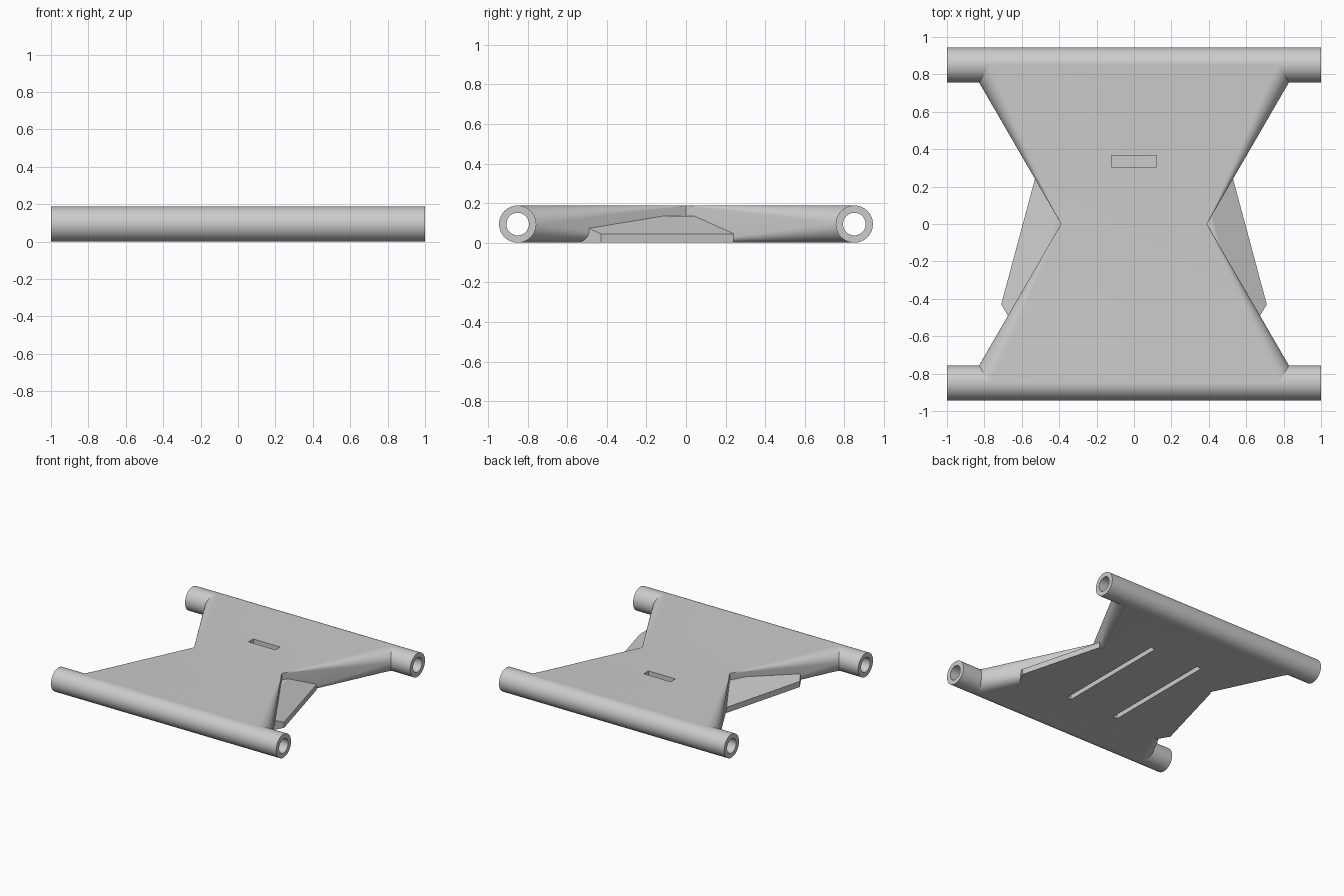
import bpy, bmesh, math
from mathutils import Matrix

if "Cube" in bpy.data.objects:
    bpy.data.objects.remove(bpy.data.objects["Cube"])

R, HOLE, AXIS_Y = 0.094, 0.057, 0.85     # tube radius, bore radius, tube offset
WAIST, SLOPE, JOIN_Y = 0.39, 0.579, 0.76  # hourglass outline of the plate

grey = bpy.data.materials.new("plain grey")
grey.use_nodes = True
colour = (0.6, 0.6, 0.6, 1)
grey.diffuse_color = colour
grey.node_tree.nodes["Principled BSDF"].inputs["Base Color"].default_value = colour


def make(name, bm):
    bmesh.ops.recalc_face_normals(bm, faces=bm.faces)
    mesh = bpy.data.meshes.new(name)
    bm.to_mesh(mesh)
    bm.free()
    mesh.materials.append(grey)
    ob = bpy.data.objects.new(name, mesh)
    bpy.context.collection.objects.link(ob)
    return ob


def activate(ob):
    bpy.ops.object.select_all(action='DESELECT')
    ob.select_set(True)
    bpy.context.view_layer.objects.active = ob


def ring(bm, x, y, radius, n=64):
    return [bm.verts.new((x, y + radius * math.cos(math.tau * i / n),
                          R + radius * math.sin(math.tau * i / n))) for i in range(n)]


def bridge(bm, a, b):
    n = len(a)
    for i in range(n):
        bm.faces.new((a[i], a[(i + 1) % n], b[(i + 1) % n], b[i]))


def box(name, x, y, z, sx, sy, sz):
    bm = bmesh.new()
    bmesh.ops.create_cube(bm, size=1, matrix=Matrix.Translation((x, y, z))
                          @ Matrix.Diagonal((sx, sy, sz, 1)))
    return make(name, bm)


def bore(name, y):
    bm = bmesh.new()
    a, b = ring(bm, -1.1, y, HOLE), ring(bm, 1.1, y, HOLE)
    bridge(bm, a, b)
    bm.faces.new(a)
    bm.faces.new(b)
    return make(name, bm)


def tube(name, y):
    bm = bmesh.new()
    loops = [ring(bm, x, y, r) for x, r in ((-1, R), (1, R), (1, HOLE), (-1, HOLE))]
    for i in range(4):
        bridge(bm, loops[i], loops[(i + 1) % 4])
    ob = make(name, bm)
    activate(ob)
    bpy.ops.object.shade_smooth_by_angle(angle=math.radians(30))


# Hourglass plate: edges are sharp at the waist and fully round at the tubes
def section(bm, y, steps=10):
    edge = WAIST + SLOPE * abs(y)
    r = max(0.001, R * min(1, abs(y) / JOIN_Y) - 0.0005)
    stretch = math.hypot(1, SLOPE)
    half = []
    for centre_z, start in ((r, -math.pi / 2), (2 * R - r, 0)):
        for i in range(steps + 1):
            t = start + math.pi / 2 * i / steps
            half.append((edge - stretch * r * (1 - math.cos(t)),
                         centre_z + r * math.sin(t)))
    outline = half + [(-x, z) for x, z in reversed(half)]
    return [bm.verts.new((x, y, z)) for x, z in outline]


bm = bmesh.new()
sections = [section(bm, y) for y in (-AXIS_Y, -JOIN_Y, -0.38, 0, 0.38, JOIN_Y, AXIS_Y)]
for a, b in zip(sections, sections[1:]):
    bridge(bm, a, b)
bm.faces.new(sections[0])
bm.faces.new(sections[-1])
plate = make("plate", bm)

# Bores, one top slot and two long grooves underneath
cutters = [bore("front_bore_cutter", -AXIS_Y), bore("back_bore_cutter", AXIS_Y),
           box("top_slot_cutter", 0, 0.335, 0.2, 0.24, 0.06, 0.16),
           box("left_groove_cutter", 0.22, 0, 0, 0.04, 0.96, 0.1),
           box("right_groove_cutter", -0.22, 0, 0, 0.04, 0.96, 0.1)]
activate(plate)
for c in cutters:
    mod = plate.modifiers.new(c.name, 'BOOLEAN')
    mod.operation, mod.solver, mod.object = 'DIFFERENCE', 'EXACT', c
    bpy.ops.object.modifier_apply(modifier=mod.name)
for c in cutters:
    bpy.data.objects.remove(c)
activate(plate)
bpy.ops.object.shade_smooth_by_angle(angle=math.radians(20))

tube("front_tube", -AXIS_Y)
tube("back_tube", AXIS_Y)

# Sloped side wings filling the waist
bm = bmesh.new()
footprint = [(0.53, 0.24, 0.045), (0.71, -0.43, 0.045), (0.62, -0.58, 0.114),
             (0.3, -0.58, 0.135), (0.3, 0.18, 0.135)]
for x, y, top in footprint:
    bm.verts.new((x, y, 0))
    bm.verts.new((x, y, top))
for x, y in ((0.372, 0.198), (0.552, -0.472)):
    bm.verts.new((x, y, 0.135))
bmesh.ops.convex_hull(bm, input=bm.verts)
bmesh.ops.dissolve_limit(bm, angle_limit=0.02, verts=bm.verts, edges=bm.edges)
wings = make("side_wings", bm)
wings.modifiers.new("mirror", 'MIRROR').use_axis[0] = True
